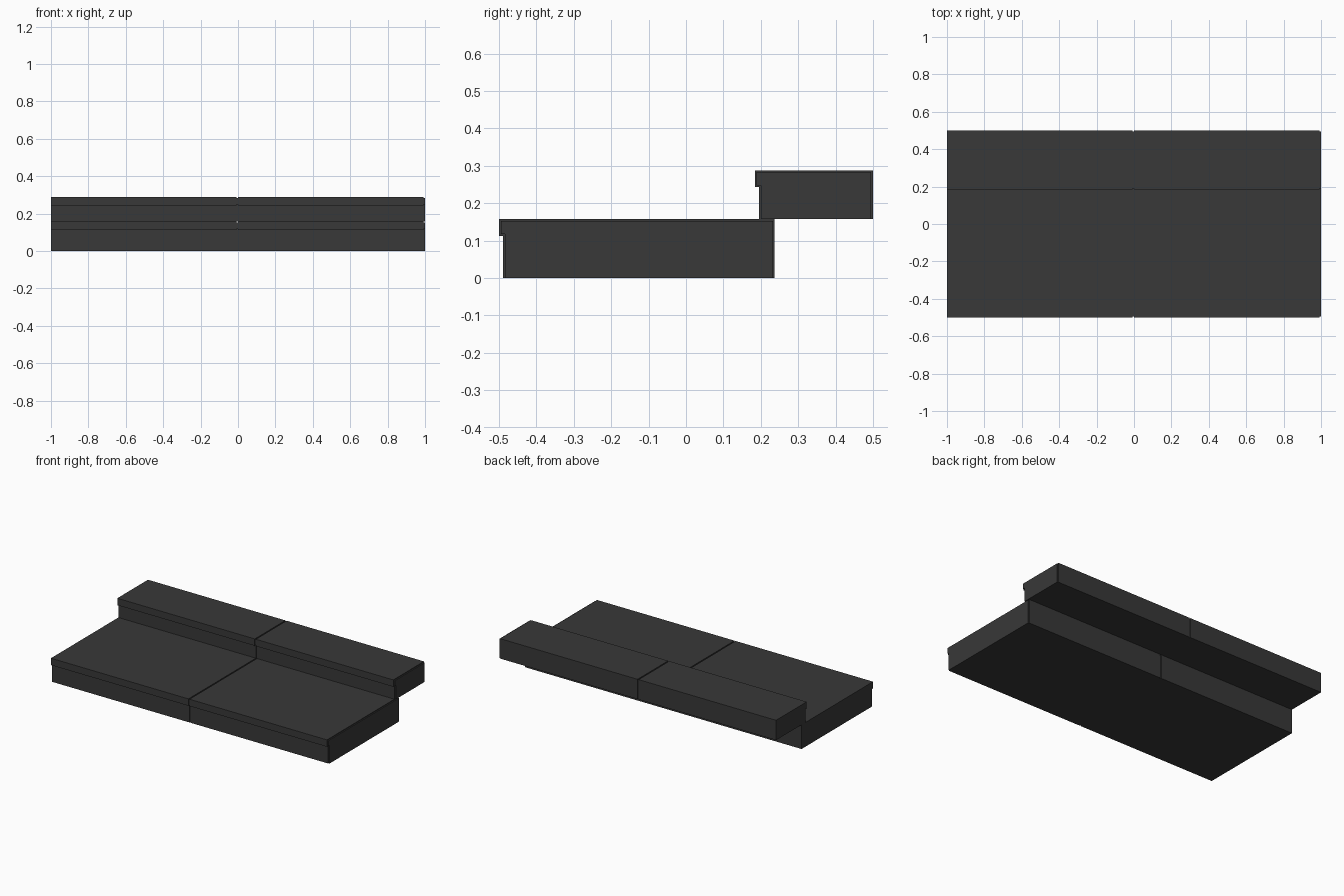
import bpy, bmesh

if "Cube" in bpy.data.objects:
    bpy.data.objects.remove(bpy.data.objects["Cube"])

stone = bpy.data.materials.new("dark_stone")
stone.diffuse_color = (0.04, 0.04, 0.04, 1)
stone.use_nodes = True
stone.node_tree.nodes["Principled BSDF"].inputs["Base Color"].default_value = stone.diffuse_color


def extrude_profile(name, pts, x0, x1):
    """Extrude a (y, z) side profile along x."""
    bm = bmesh.new()
    face = bm.faces.new([bm.verts.new((x0, y, z)) for y, z in pts])
    res = bmesh.ops.extrude_face_region(bm, geom=[face])
    verts = [v for v in res["geom"] if isinstance(v, bmesh.types.BMVert)]
    bmesh.ops.translate(bm, verts=verts, vec=(x1 - x0, 0, 0))
    bmesh.ops.recalc_face_normals(bm, faces=bm.faces[:])
    mesh = bpy.data.meshes.new(name)
    bm.to_mesh(mesh)
    bm.free()
    mesh.materials.append(stone)
    obj = bpy.data.objects.new(name, mesh)
    bpy.context.collection.objects.link(obj)


def step_profile(front, back, bottom, top, inset=0.0):
    """Riser with an overhanging nosing along the front top edge."""
    f, b, t = front + inset, back - inset, top - inset
    lip = top - 0.045 + inset
    return [(f + 0.011, bottom), (b, bottom), (b, t), (f, t),
            (f, lip), (f + 0.011, lip)]


# each step: front, back, bottom, top
steps = {"lower_step": (-0.5, 0.237, 0.0, 0.158),
         "upper_step": (0.184, 0.5, 0.158, 0.288)}
JOINT = 0.008

for name, dims in steps.items():
    for side, x0 in (("left", -1.0), ("right", 0.0)):
        # stone block, then the recessed joint strip on its right end
        extrude_profile(f"{name}_{side}", step_profile(*dims),
                        x0, x0 + 1 - JOINT)
        extrude_profile(f"{name}_{side}_joint", step_profile(*dims, 0.005),
                        x0 + 1 - JOINT, x0 + 1)
